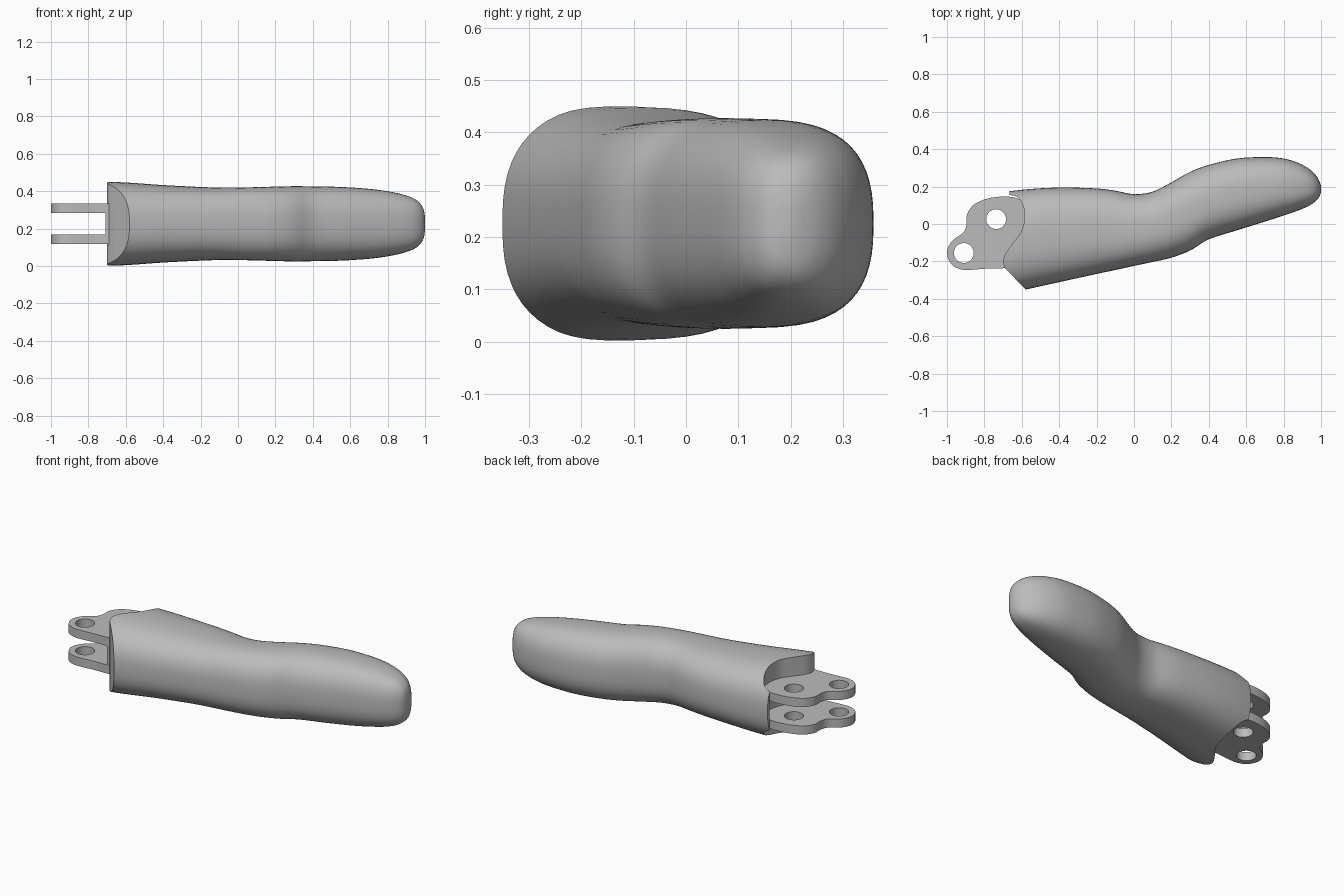
import bpy, bmesh
from math import cos, sin, pi, copysign

cube = bpy.data.objects.get("Cube")
if cube:
    bpy.data.objects.remove(cube, do_unlink=True)

MID_Z = 0.226
grey = bpy.data.materials.new("light grey plastic")
grey.use_nodes = True
grey.diffuse_color = (0.5, 0.5, 0.5, 1)
grey.node_tree.nodes["Principled BSDF"].inputs["Base Color"].default_value = (0.5, 0.5, 0.5, 1)


def smooth_path(points, steps, closed=False):
    """Pass a smooth curve through tuples of any size."""
    n, out = len(points), []
    for i in range(n if closed else n - 1):
        p = [points[j % n] if closed else points[min(max(j, 0), n - 1)]
             for j in range(i - 1, i + 3)]
        for s in range(steps):
            t = s / steps
            out.append(tuple(
                b + t * ((c - a) + t * (2 * a - 5 * b + 4 * c - d
                                        + t * (3 * b - a - 3 * c + d))) / 2
                for a, b, c, d in zip(*p)))
    return out if closed else out + [points[-1]]


def finish(name, bm):
    bmesh.ops.recalc_face_normals(bm, faces=bm.faces)
    mesh = bpy.data.meshes.new(name)
    bm.to_mesh(mesh)
    bm.free()
    mesh.materials.append(grey)
    obj = bpy.data.objects.new(name, mesh)
    bpy.context.collection.objects.link(obj)
    return obj


def prism(name, outline, low, high):
    bm = bmesh.new()
    face = bm.faces.new([bm.verts.new((p[0], p[1], low)) for p in outline])
    moved = bmesh.ops.extrude_face_region(bm, geom=[face])["geom"]
    bmesh.ops.translate(bm, vec=(0, 0, high - low),
                        verts=[v for v in moved if isinstance(v, bmesh.types.BMVert)])
    return finish(name, bm)


def activate(obj):
    bpy.ops.object.select_all(action='DESELECT')
    obj.select_set(True)
    bpy.context.view_layer.objects.active = obj


def cut(obj, cutter):
    cutter.hide_render = True
    mod = obj.modifiers.new("cut", 'BOOLEAN')
    mod.operation, mod.solver, mod.object = 'DIFFERENCE', 'EXACT', cutter
    activate(obj)
    bpy.ops.object.modifier_apply(modifier=mod.name)
    bpy.data.objects.remove(cutter, do_unlink=True)


def shade(obj):
    activate(obj)
    bpy.ops.object.shade_smooth_by_angle(angle=0.6)


# Finger body: rounded sections as (x, front y, back y, half height)
stations = [
    (-0.8, -0.398, 0.155, 0.228), (-0.6, -0.355, 0.183, 0.221),
    (-0.4, -0.311, 0.195, 0.207), (-0.2, -0.267, 0.19, 0.197),
    (-0.1, -0.246, 0.178, 0.194), (0.0, -0.224, 0.16, 0.194),
    (0.1, -0.203, 0.173, 0.196), (0.2, -0.18, 0.223, 0.199),
    (0.3, -0.142, 0.279, 0.201), (0.4, -0.082, 0.316, 0.2),
    (0.55, -0.034, 0.35, 0.197), (0.7, 0.013, 0.358, 0.187),
    (0.8, 0.045, 0.35, 0.174), (0.88, 0.073, 0.326, 0.157),
    (0.94, 0.1, 0.292, 0.135), (0.975, 0.126, 0.257, 0.108),
    (0.993, 0.15, 0.224, 0.075), (1.0, 0.172, 0.202, 0.035)]
SIDES, POWER = 56, 2 / 2.6
bm = bmesh.new()
rings = []
for x, front, back, half in smooth_path(stations, 4):
    ring = []
    for k in range(SIDES):
        c, s = cos(2 * pi * k / SIDES), sin(2 * pi * k / SIDES)
        ring.append(bm.verts.new((
            x,
            (front + back) / 2 + (back - front) / 2 * copysign(abs(c) ** POWER, c),
            MID_Z + half * copysign(abs(s) ** POWER, s))))
    rings.append(ring)
for a, b in zip(rings, rings[1:]):
    for k in range(SIDES):
        j = (k + 1) % SIDES
        bm.faces.new((a[k], a[j], b[j], b[k]))
bm.faces.new(rings[0])
bm.faces.new(rings[-1])
finger = finish("finger_body", bm)

# Shaped joint end of the finger
joint_curve = smooth_path([
    (-0.665, 0.155), (-0.62, 0.142), (-0.592, 0.095), (-0.585, 0.03),
    (-0.603, -0.04), (-0.65, -0.105), (-0.688, -0.16), (-0.7, -0.2),
    (-0.69, -0.235)], 5)
cut(finger, prism("end_cutter",
                  [(-1.2, 0.4), (-0.665, 0.4)] + joint_curve
                  + [(-0.523, -0.41), (-1.2, -0.41)], -0.2, 0.7))
shade(finger)

# Two hinge plates, each with a pair of pin holes
plate_outline = smooth_path([
    (-1.0, -0.155), (-0.974, -0.092), (-0.912, -0.045), (-0.895, 0.0),
    (-0.893, 0.05), (-0.86, 0.1), (-0.8, 0.131), (-0.73, 0.145),
    (-0.66, 0.145), (-0.6, 0.128), (-0.52, 0.08), (-0.52, -0.16),
    (-0.6, -0.225), (-0.69, -0.236), (-0.78, -0.238), (-0.87, -0.245),
    (-0.92, -0.244), (-0.974, -0.218)], 6, closed=True)
for name, side in (("lower", -1), ("upper", 1)):
    middle = MID_Z + side * 0.083
    plate = prism(name + "_hinge_plate", plate_outline, middle - 0.026, middle + 0.026)
    for x, y in ((-0.91, -0.155), (-0.737, 0.026)):
        hole = [(x + 0.053 * cos(2 * pi * k / 40), y + 0.053 * sin(2 * pi * k / 40))
                for k in range(40)]
        cut(plate, prism("hole_cutter", hole, middle - 0.1, middle + 0.1))
    shade(plate)

# Web joining the plates at the finger
prism("hinge_web", [(-0.708, -0.235), (-0.6, -0.235), (-0.6, -0.1), (-0.66, -0.12),
                    (-0.708, -0.19)], MID_Z - 0.058, MID_Z + 0.058)
